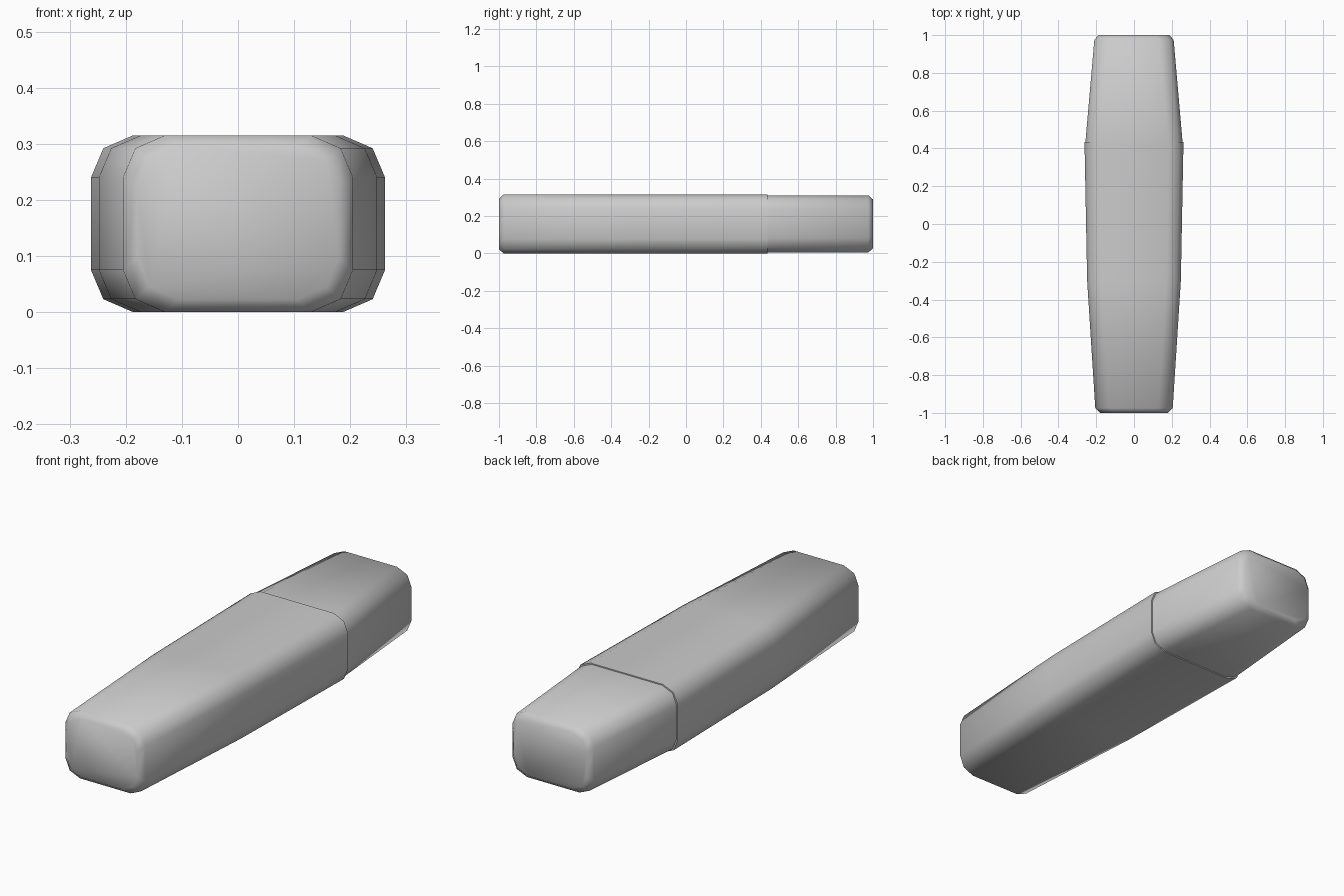
import bpy, bmesh, math

if "Cube" in bpy.data.objects:
    bpy.data.objects.remove(bpy.data.objects["Cube"])

HEIGHT = 0.315
MID = HEIGHT / 2
# rounded corner, as offsets inward from the section's bounding corner
CORNER = [(0, 0.075), (0.022, 0.023), (0.075, 0)]

grey = bpy.data.materials.new("light_grey")
grey.use_nodes = True
colour = (0.6, 0.6, 0.6, 1)
grey.diffuse_color = colour
grey.node_tree.nodes["Principled BSDF"].inputs["Base Color"].default_value = colour


def section(half_w, half_h):
    """Rounded rectangle as (x, z) points, anticlockwise."""
    pts = []
    for sx, sz in ((1, 1), (-1, 1), (-1, -1), (1, -1)):
        corner = CORNER if sx * sz > 0 else CORNER[::-1]
        pts += [(sx * (half_w - dx), MID + sz * (half_h - dz)) for dx, dz in corner]
    return pts


def loft(name, stations):
    """Closed skin through sections given as (y, half width, half height)."""
    bm = bmesh.new()
    rings = [[bm.verts.new((x, y, z)) for x, z in section(w, h)] for y, w, h in stations]
    n = len(rings[0])
    for a, b in zip(rings, rings[1:]):
        for i in range(n):
            j = (i + 1) % n
            bm.faces.new((a[i], a[j], b[j], b[i]))
    bm.faces.new(rings[0])
    bm.faces.new(rings[-1])
    bmesh.ops.recalc_face_normals(bm, faces=bm.faces)
    mesh = bpy.data.meshes.new(name)
    bm.to_mesh(mesh)
    bm.free()
    mesh.materials.append(grey)
    obj = bpy.data.objects.new(name, mesh)
    bpy.context.collection.objects.link(obj)
    bpy.ops.object.select_all(action="DESELECT")
    obj.select_set(True)
    bpy.context.view_layer.objects.active = obj
    bpy.ops.object.shade_smooth_by_angle(angle=math.radians(70))


# main body, tapering to the front with a chamfered end
loft("body", [(-1, 0.18, MID - 0.022), (-0.975, 0.205, MID),
              (-0.3, 0.248, MID), (0.435, 0.262, MID)])

# cap, slightly smaller so a thin step shows at the seam
loft("cap", [(0.435, 0.257, MID - 0.005), (0.975, 0.21, MID - 0.005),
             (1, 0.187, MID - 0.027)])
